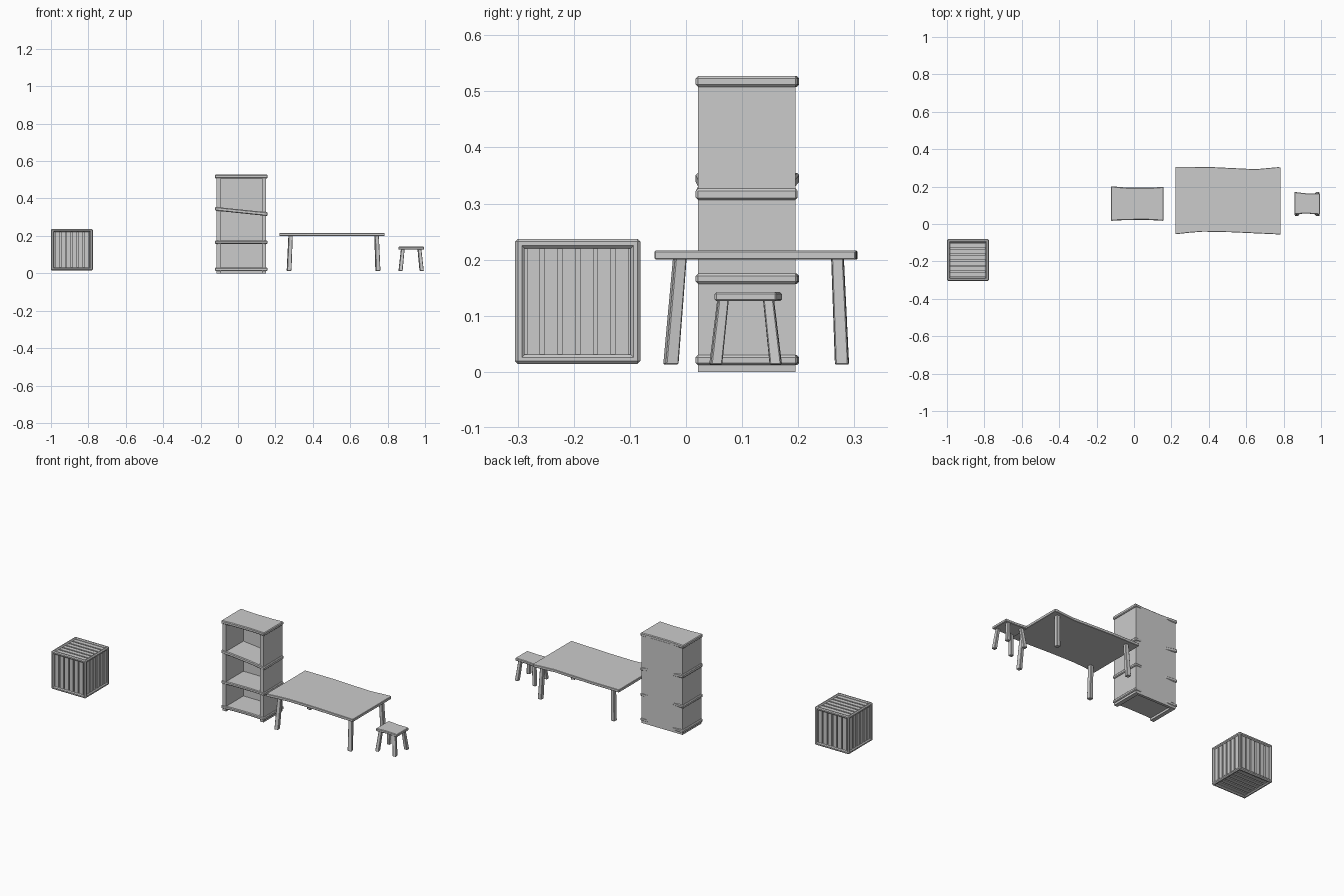
import bpy, bmesh
from math import radians, cos, sin
from mathutils import Vector

if "Cube" in bpy.data.objects:
    bpy.data.objects.remove(bpy.data.objects["Cube"])


def finish(bm, name, chamfer=0.0):
    bmesh.ops.recalc_face_normals(bm, faces=bm.faces[:])
    me = bpy.data.meshes.new(name)
    bm.to_mesh(me)
    bm.free()
    ob = bpy.data.objects.new(name, me)
    bpy.context.collection.objects.link(ob)
    if chamfer:
        mod = ob.modifiers.new("chamfer", 'BEVEL')
        mod.width = chamfer
        mod.segments = 1
        mod.limit_method = 'ANGLE'
        mod.angle_limit = radians(40)
    return ob


def loft(name, bottom, top, chamfer=0.0):
    """Solid between two matching outlines of 3D points."""
    bm = bmesh.new()
    lo = [bm.verts.new(p) for p in bottom]
    hi = [bm.verts.new(p) for p in top]
    n = len(lo)
    bm.faces.new(lo[::-1])
    bm.faces.new(hi)
    for i in range(n):
        j = (i + 1) % n
        bm.faces.new((lo[i], lo[j], hi[j], hi[i]))
    return finish(bm, name, chamfer)


def slab(name, outline, z0, z1, chamfer=0.0, slope=0.0):
    """Plank with a hand-cut outline; slope raises z along x."""
    x0 = outline[0][0]
    return loft(name, [(x, y, z0 + slope * (x - x0)) for x, y in outline],
                [(x, y, z1 + slope * (x - x0)) for x, y in outline], chamfer)


def box(name, lo, hi, chamfer=0.0):
    o = [(lo[0], lo[1]), (hi[0], lo[1]), (hi[0], hi[1]), (lo[0], hi[1])]
    return slab(name, o, lo[2], hi[2], chamfer)


def leg(name, foot, head, z0, z1, width, yaw):
    """Splayed square leg, slightly twisted."""
    def ring(c, z, r):
        return [(c[0] + r * cos(radians(yaw + 45 + 90 * k)),
                 c[1] + r * sin(radians(yaw + 45 + 90 * k)), z) for k in range(4)]
    return loft(name, ring(foot, z0, width * 0.69), ring(head, z1, width * 0.62), 0.002)


# --- crate: beams along all twelve edges, recessed planks on six sides ---
c = Vector((-0.888, -0.193, 0.1255))
h, t = 0.1115, 0.017
for axis in range(3):
    u, v = [a for a in range(3) if a != axis]
    for su in (-1, 1):
        for sv in (-1, 1):
            lo, hi = c.copy(), c.copy()
            lo[axis] -= h
            hi[axis] += h
            for a, s in ((u, su), (v, sv)):
                mid = c[a] + s * (h - t / 2)
                lo[a], hi[a] = mid - t / 2, mid + t / 2
            box("crate_beam", lo, hi, 0.005)
core = h - 0.015
box("crate_core", c - Vector((core,) * 3), c + Vector((core,) * 3))
inner = h - t
pitch = 2 * inner / 6
for axis in range(3):
    run = 0 if axis == 2 else 2          # plank direction
    across = 3 - axis - run
    for s in (-1, 1):
        for k in range(6):
            lo, hi = c.copy(), c.copy()
            lo[run] -= inner + 0.004
            hi[run] += inner + 0.004
            m = c[across] - inner + (k + 0.5) * pitch
            lo[across], hi[across] = m - pitch * 0.38, m + pitch * 0.38
            d = c[axis] + s * (h - 0.011)
            lo[axis], hi[axis] = d - 0.005, d + 0.005
            box("crate_plank", lo, hi)

# --- bookcase: sides, back, and overhanging boards, one crooked ---
box("bookcase_left_side", (-0.115, 0.021, 0), (-0.091, 0.195, 0.512))
box("bookcase_right_side", (0.127, 0.021, 0), (0.151, 0.195, 0.512))
box("bookcase_back", (-0.112, 0.18, 0), (0.148, 0.1955, 0.512))
board = [(-0.123, 0.017), (-0.05, 0.021), (0.07, 0.022), (0.158, 0.017),
         (0.158, 0.199), (0.09, 0.194), (-0.03, 0.194), (-0.123, 0.202)]
for name, z0, z1, slope in (("bottom", 0.012, 0.03, 0), ("lower", 0.157, 0.175, 0),
                            ("crooked", 0.335, 0.355, -0.103), ("top", 0.508, 0.527, 0)):
    slab("bookcase_" + name + "_board", board, z0, z1, 0.004, slope)

# --- table ---
slab("table_top", [(0.221, -0.055), (0.30, -0.046), (0.37, -0.041), (0.52, -0.044),
                   (0.784, -0.056), (0.784, 0.302), (0.77, 0.304), (0.65, 0.293),
                   (0.40, 0.305), (0.221, 0.306)], 0.2, 0.216, 0.002)
for i, (fx, hx) in enumerate(((0.273, 0.281), (0.748, 0.741))):
    for j, (fy, hy) in enumerate(((-0.027, -0.011), (0.278, 0.27))):
        leg("table_leg", (fx, fy), (hx, hy), 0.013, 0.203, 0.024, 8 - 14 * j + 5 * i)

# --- stool ---
slab("stool_seat", [(0.857, 0.053), (0.925, 0.056), (0.995, 0.051), (0.995, 0.162),
                    (0.93, 0.163), (0.857, 0.171)], 0.126, 0.142, 0.003)
for i, (fx, hx) in enumerate(((0.869, 0.881), (0.982, 0.97))):
    for j, (fy, hy) in enumerate(((0.053, 0.066), (0.16, 0.147))):
        leg("stool_leg", (fx, fy), (hx, hy), 0.013, 0.129, 0.021, 6 - 12 * j + 4 * i)
